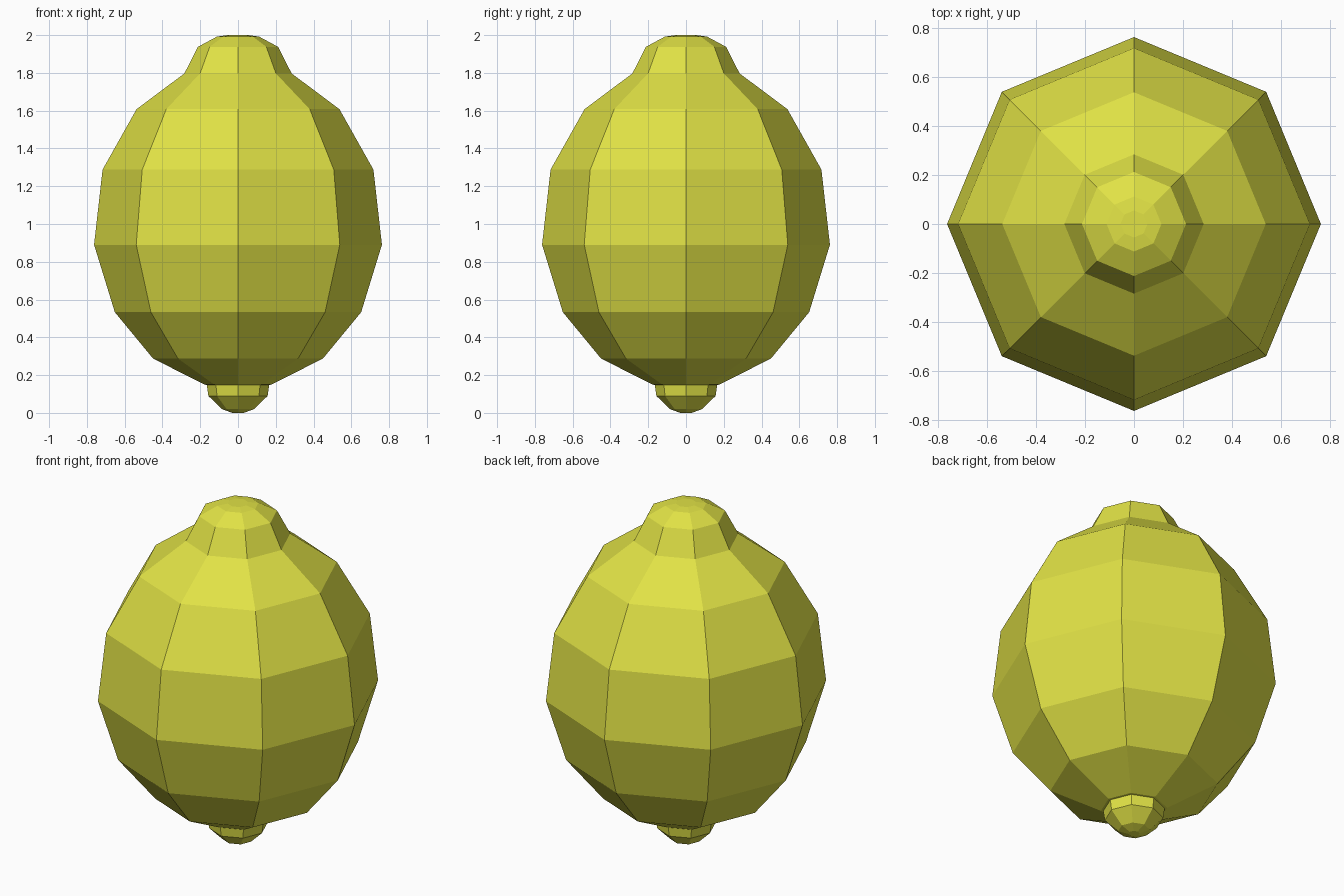
import bpy, bmesh, math

if "Cube" in bpy.data.objects:
    bpy.data.objects.remove(bpy.data.objects["Cube"])

SIDES = 8

mat = bpy.data.materials.new("lemon_yellow")
mat.diffuse_color = (0.75, 0.76, 0.06, 1)
mat.use_nodes = True
mat.node_tree.nodes["Principled BSDF"].inputs["Base Color"].default_value = mat.diffuse_color


def lathe(name, profile):
    """Revolve (radius, z) points, bottom to top, into a closed faceted solid."""
    bm = bmesh.new()
    rings = []
    for r, z in profile:
        rings.append([bm.verts.new((r * math.cos(2 * math.pi * i / SIDES),
                                    r * math.sin(2 * math.pi * i / SIDES), z))
                      for i in range(SIDES)])
    for a, b in zip(rings, rings[1:]):
        for i in range(SIDES):
            j = (i + 1) % SIDES
            bm.faces.new((a[i], a[j], b[j], b[i]))
    bm.faces.new(rings[0][::-1])
    bm.faces.new(rings[-1])
    mesh = bpy.data.meshes.new(name)
    bm.to_mesh(mesh)
    bm.free()
    mesh.materials.append(mat)
    obj = bpy.data.objects.new(name, mesh)
    bpy.context.collection.objects.link(obj)
    return obj


# Whole fruit: stem nub, swollen body, blunt tip
lathe("lemon", [
    (0.03, 0.0), (0.085, 0.02), (0.157, 0.09), (0.165, 0.148),
    (0.178, 0.15), (0.45, 0.288), (0.652, 0.533), (0.762, 0.89),
    (0.717, 1.288), (0.537, 1.608), (0.284, 1.797), (0.212, 1.938),
    (0.112, 1.992), (0.055, 2.0),
])
